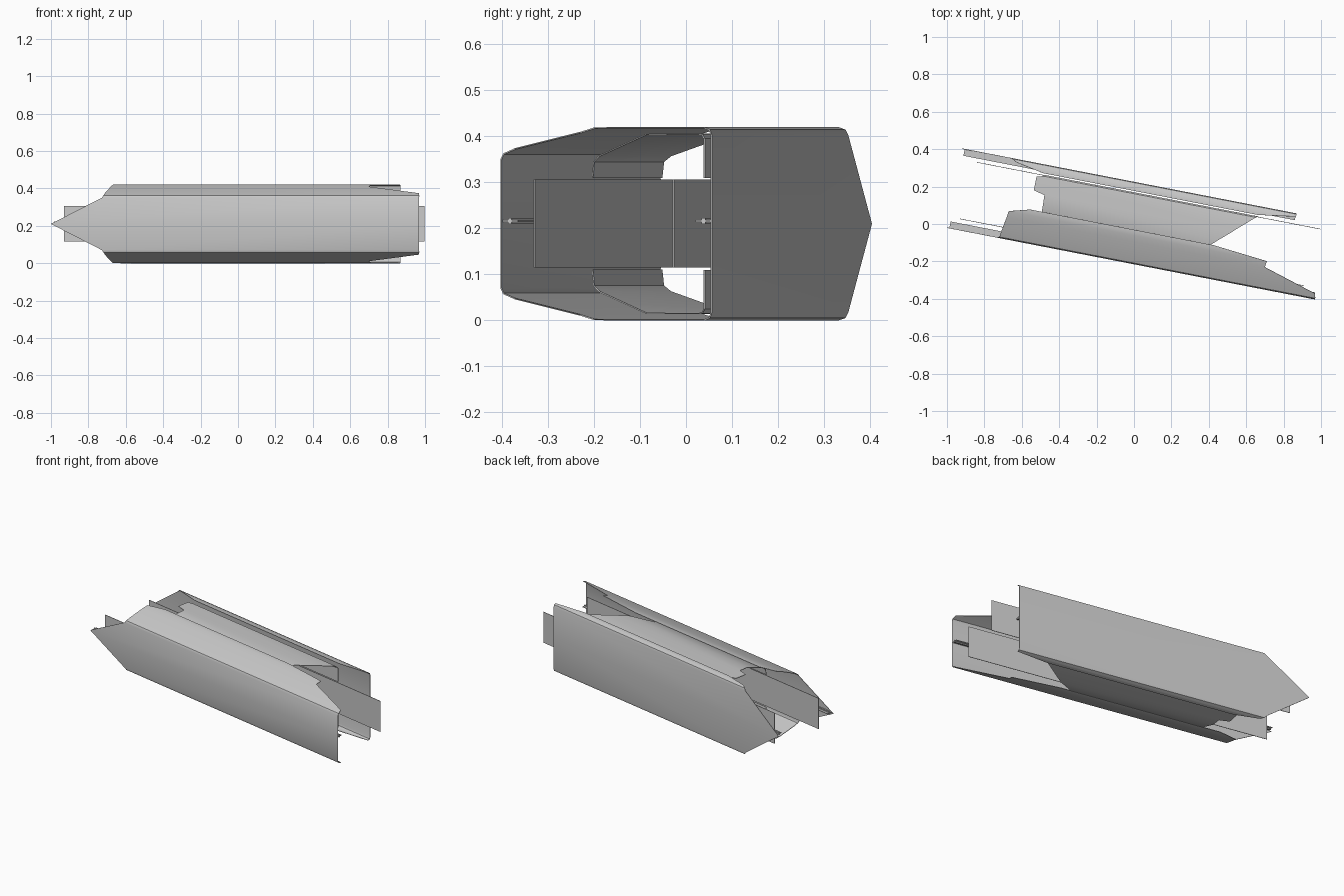
import bpy
import bmesh
import math
from mathutils import Matrix

if "Cube" in bpy.data.objects:
    bpy.data.objects.remove(bpy.data.objects["Cube"], do_unlink=True)

MID = 0.21                                   # height of the mirror plane
TURN = Matrix.Rotation(math.radians(-11), 4, "Z")
THICK = 0.003

grey = bpy.data.materials.new("light_grey_metal")
grey.use_nodes = True
colour = (0.58, 0.58, 0.58, 1)
grey.diffuse_color = colour
grey.node_tree.nodes["Principled BSDF"].inputs["Base Color"].default_value = colour


def finish(name, bm, thickness=THICK):
    """Turn the part along the body axis, thicken it and shade it."""
    bmesh.ops.recalc_face_normals(bm, faces=bm.faces)
    bm.transform(TURN)
    mesh = bpy.data.meshes.new(name)
    bm.to_mesh(mesh)
    bm.free()
    mesh.materials.append(grey)
    obj = bpy.data.objects.new(name, mesh)
    bpy.context.collection.objects.link(obj)
    bpy.ops.object.select_all(action="DESELECT")
    obj.select_set(True)
    bpy.context.view_layer.objects.active = obj
    if thickness:
        mod = obj.modifiers.new("thickness", "SOLIDIFY")
        mod.thickness = thickness
        mod.offset = 0
        bpy.ops.object.modifier_apply(modifier=mod.name)
    bpy.ops.object.shade_smooth_by_angle(angle=math.radians(35))
    return obj


def sheet(name, rows):
    """Folded sheet: each row is (across, height, left end, right end)."""
    bm = bmesh.new()
    ends = [[bm.verts.new((u, v, z)) for u in (a, b)] for v, z, a, b in rows]
    for (a, b), (c, d) in zip(ends, ends[1:]):
        bm.faces.new((a, b, d, c))
    return finish(name, bm)


def mirrored(rows):
    return [(v, 2 * MID - z, a, b) for v, z, a, b in rows]


def bar(name, u0, u1, v0, v1, z0, z1):
    bm = bmesh.new()
    bmesh.ops.create_cube(bm, size=1)
    for vert in bm.verts:
        vert.co.x = u1 if vert.co.x > 0 else u0
        vert.co.y = v1 if vert.co.y > 0 else v0
        vert.co.z = z1 if vert.co.z > 0 else z0
    return finish(name, bm, 0)


# Front shell: pointed wall with sloping top and bottom flanges
front = [
    (-0.210, 0.210, -0.978, 1.027),
    (-0.210, 0.350, -0.700, 1.027),
    (-0.204, 0.362, -0.693, 1.027),
    (-0.180, 0.373, -0.690, 1.020),
    (-0.093, 0.408, -0.675, 0.731),
    (-0.060, 0.418, -0.670, 0.735),
    (-0.030, 0.419, -0.560, 0.440),
]
sheet("front_shell", mirrored(front[:0:-1]) + front)

# Rear shell: pointed wall with short rounded lips
rear = [
    (0.220, 0.210, -0.979, 0.843),
    (0.220, 0.402, -0.710, 0.843),
    (0.216, 0.414, -0.700, 0.843),
    (0.204, 0.419, -0.680, 0.843),
    (0.174, 0.419, -0.530, 0.640),
]
sheet("rear_shell", mirrored(rear[:0:-1]) + rear)

# Inner covers: flat panel, slope and side lips with slanted ends
cover = [
    (0.165, 0.310, -0.520, 0.640),
    (0.165, 0.395, -0.520, 0.640),
    (0.158, 0.404, -0.525, 0.632),
    (0.150, 0.405, -0.560, 0.623),
    (0.075, 0.405, -0.560, 0.540),
    (0.060, 0.405, -0.500, 0.525),
    (0.000, 0.404, -0.497, 0.457),
    (-0.130, 0.358, -0.495, 0.315),
    (-0.146, 0.345, -0.495, 0.298),
    (-0.150, 0.310, -0.495, 0.294),
]
sheet("upper_inner_cover", cover)
sheet("lower_inner_cover", mirrored(cover))

# Long inner plates that stick out at both ends
bar("front_inner_plate", -0.918, 0.956, -0.152, -0.149, 0.115, 0.306)
bar("rear_inner_plate", -0.887, 0.985, 0.162, 0.165, 0.115, 0.306)

# Narrow guide rails along the inside of each wall
for name, u0, u1, wall, side in (
    ("front_rail", -0.965, 1.020, -0.210, 1),
    ("rear_rail", -0.965, 0.840, 0.220, -1),
):
    near, far = sorted((wall, wall + side * 0.036))
    bar(name + "_web", u0, u1, near, far, 0.214, 0.218)
    edge = wall + side * 0.018
    bar(name + "_rib", u0, u1, edge - 0.004, edge + 0.004, 0.209, 0.223)
